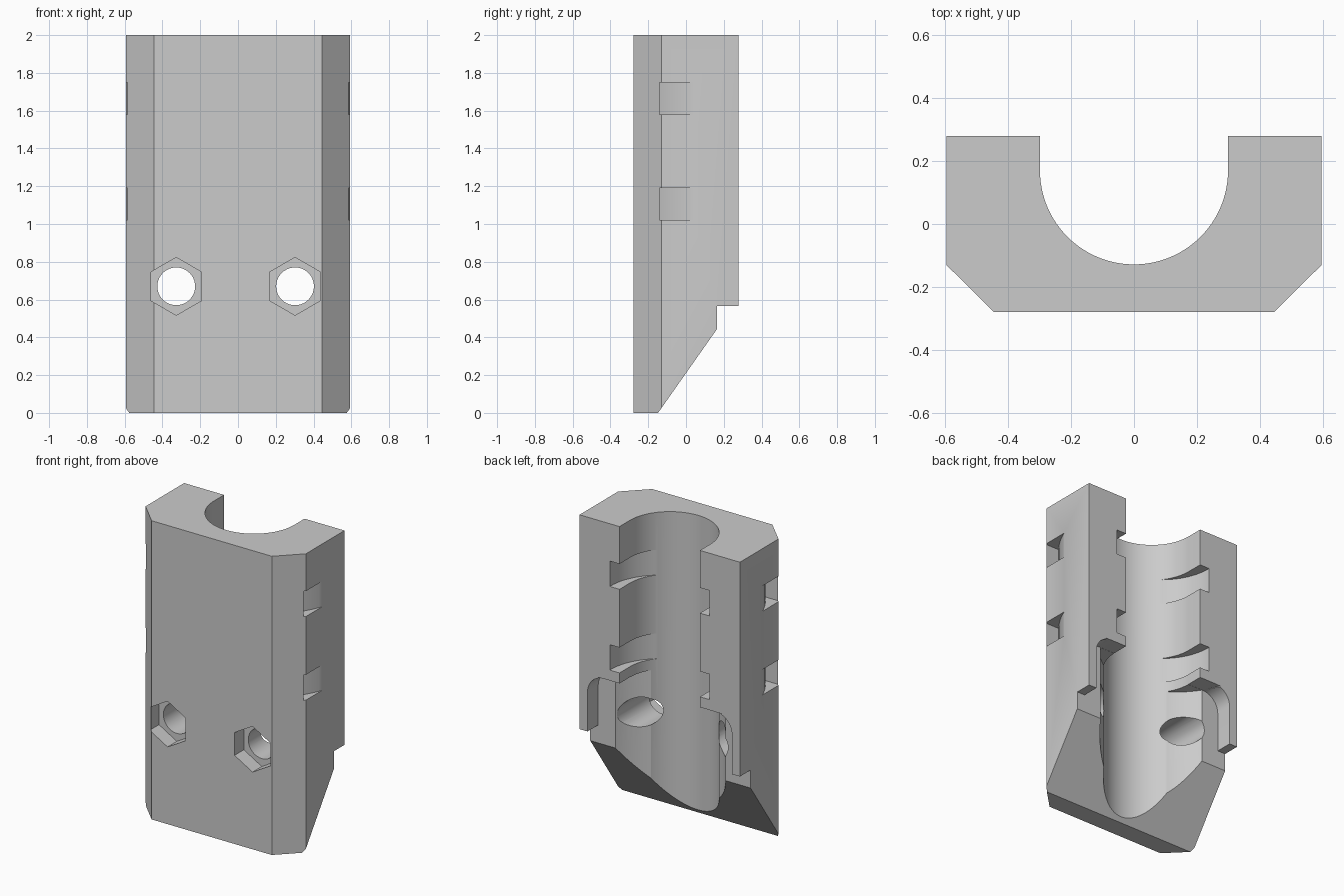
import bpy
import bmesh
from math import sin, cos, pi, asin, radians
from mathutils import Matrix

cube = bpy.data.objects.get("Cube")
if cube:
    bpy.data.objects.remove(cube, do_unlink=True)

grey = bpy.data.materials.new("plain grey")
grey.use_nodes = True
colour = (0.6, 0.6, 0.6, 1)
grey.diffuse_color = colour
grey.node_tree.nodes["Principled BSDF"].inputs["Base Color"].default_value = colour


def arc(cx, cy, r, start, end, steps):
    """Points along an arc, angles in radians."""
    return [(cx + r * cos(start + (end - start) * i / steps),
             cy + r * sin(start + (end - start) * i / steps)) for i in range(steps + 1)]


def circle(cx, cy, r, sides, turn=0):
    return arc(cx, cy, r, turn, turn + 2 * pi, sides)[:-1]


# Each axis maps a profile (a, b) and a depth d to a point
AXES = {
    "z": lambda a, b, d: (a, b, d),
    "y": lambda a, b, d: (a, d, b),
    "x": lambda a, b, d: (d, a, b),
}


def prism(name, profile, low, high, axis="z"):
    """Extrude a closed profile along an axis."""
    place = AXES[axis]
    bm = bmesh.new()
    rings = [[bm.verts.new(place(a, b, d)) for a, b in profile] for d in (low, high)]
    bm.faces.new(rings[0])
    bm.faces.new(rings[1])
    n = len(profile)
    for i in range(n):
        j = (i + 1) % n
        bm.faces.new((rings[0][i], rings[0][j], rings[1][j], rings[1][i]))
    bmesh.ops.recalc_face_normals(bm, faces=bm.faces)
    mesh = bpy.data.meshes.new(name)
    bm.to_mesh(mesh)
    bm.free()
    obj = bpy.data.objects.new(name, mesh)
    mesh.materials.append(grey)
    bpy.context.collection.objects.link(obj)
    return obj


# Holder body: chamfered block with a round channel open to the back
W, BACK, FRONT = 0.594, 0.278, -0.278
channel = arc(0, 0.17, 0.298, 0, -pi, 48)
outline = [(-W, BACK), (-W, -0.13), (-0.445, FRONT), (0.445, FRONT), (W, -0.13), (W, BACK),
           (0.298, BACK)] + channel + [(-0.298, BACK)]
body = prism("channel_holder", outline, 0, 2)

cutters = []


def cut(*args):
    obj = prism("cutter", *args)
    obj.hide_render = True
    cutters.append(obj)


# Sloped foot with a step at the back
cut([(-0.148, 0), (0.165, 0.445), (0.165, 0.565), (0.5, 0.565), (0.5, -0.2), (-0.289, -0.2)],
    -1, 1, "x")

# Rounded recess in the back of the arms, and the wider bore below it
edge, top, r = 0.535, 0.95, 0.12
recess = ([(-edge, -0.1), (edge, -0.1)]
          + arc(edge - r, top - r, r, 0, pi / 2, 10)
          + arc(r - edge, top - r, r, pi / 2, pi, 10))
cut(recess, 0.165, 0.6, "y")
cut(circle(0, 0.42, 0.48, 96), -0.1, top - 0.001)

# Strap slots: grooves in the channel and curved pockets in the sides
ring_y, ring_r = 0.27, 0.637
for z in (1.02, 1.58):
    cut(circle(0, ring_y, 0.37, 72), z, z + 0.17)
    pocket = arc(0, ring_y, ring_r, asin((-0.14 - ring_y) / ring_r),
                 asin((0.04 - ring_y) / ring_r), 10) + [(0.7, 0.04), (0.7, -0.14)]
    for side in (-1, 1):
        cut([(side * x, y) for x, y in pocket], z, z + 0.17)

# Screw holes with hexagonal nut seats
for x in (-0.327, 0.302):
    cut(circle(x, 0.67, 0.1, 40), -0.5, 0.5, "y")
    cut(circle(x, 0.67, 0.153, 6, pi / 2), -0.5, -0.18, "y")

for cutter in cutters:
    mod = body.modifiers.new("cut", "BOOLEAN")
    mod.operation = "DIFFERENCE"
    mod.solver = "EXACT"
    mod.object = cutter

# Bake the cuts and remove the helpers
bpy.context.view_layer.update()
graph = bpy.context.evaluated_depsgraph_get()
finished = bpy.data.meshes.new_from_object(body.evaluated_get(graph))
body.modifiers.clear()
body.data = finished
for cutter in cutters:
    bpy.data.objects.remove(cutter, do_unlink=True)

bpy.ops.object.select_all(action="DESELECT")
body.select_set(True)
bpy.context.view_layer.objects.active = body
bpy.ops.object.shade_smooth_by_angle(angle=radians(25))
